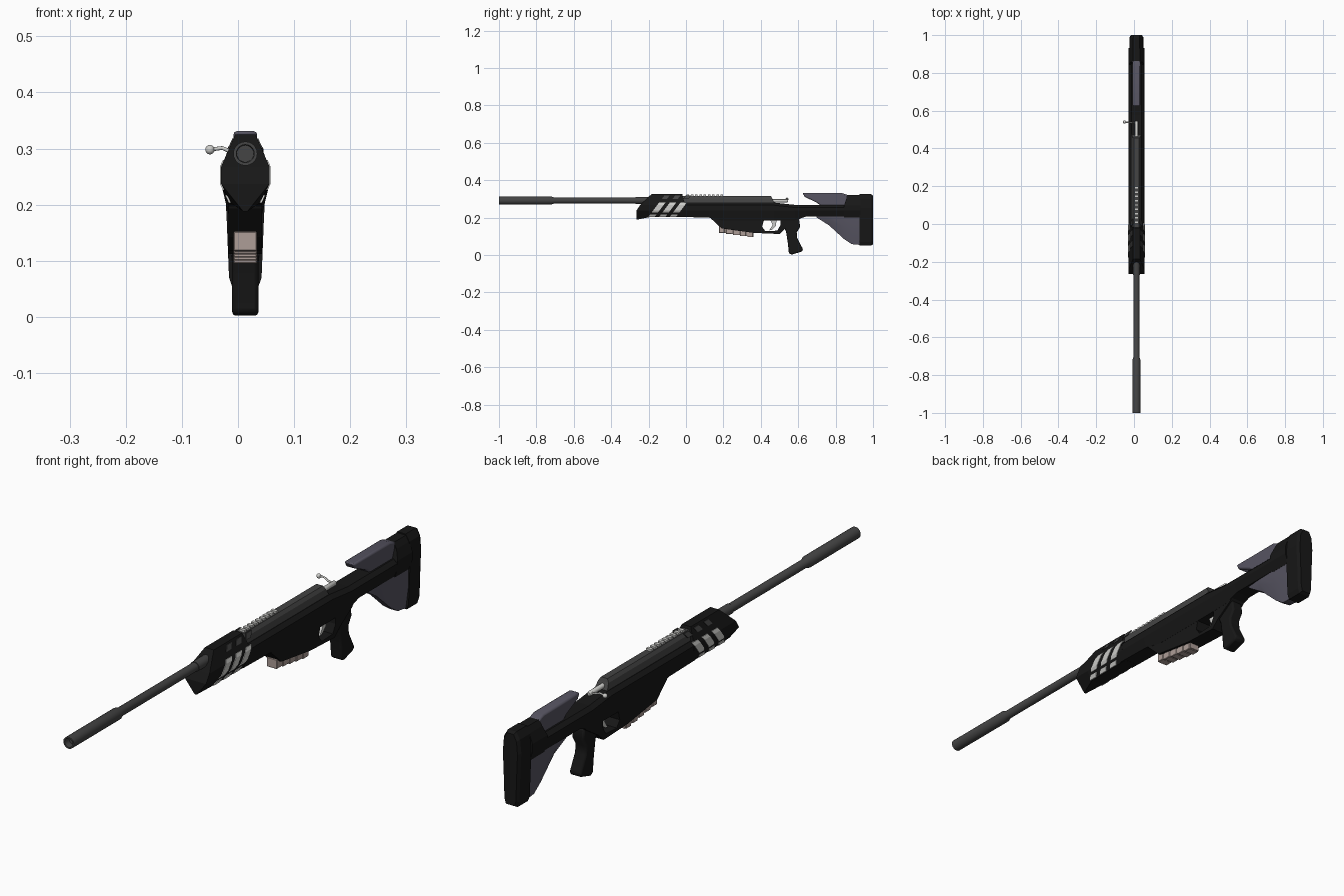
import bpy, bmesh, math
from mathutils import Vector

if "Cube" in bpy.data.objects:
    bpy.data.objects.remove(bpy.data.objects["Cube"])

CX = 0.013  # centre line of the rifle


def mat(name, c):
    m = bpy.data.materials.new(name)
    m.diffuse_color = (*c, 1)
    m.use_nodes = True
    m.node_tree.nodes["Principled BSDF"].inputs["Base Color"].default_value = m.diffuse_color
    return m


BLACK = mat("matte black", (0.0085, 0.0085, 0.0085))
GREY = mat("gunmetal", (0.058, 0.058, 0.058))
LILAC = mat("slate lilac", (0.095, 0.09, 0.122))
SILVER = mat("silver", (0.6, 0.6, 0.58))
TAN = mat("dusty tan", (0.42, 0.34, 0.31))


def finish(name, bm, m, bevel=0.0, segs=1, smooth=False):
    bmesh.ops.recalc_face_normals(bm, faces=bm.faces[:])
    me = bpy.data.meshes.new(name)
    bm.to_mesh(me)
    bm.free()
    me.materials.append(m)
    ob = bpy.data.objects.new(name, me)
    bpy.context.collection.objects.link(ob)
    if bevel:
        b = ob.modifiers.new("bevel", 'BEVEL')
        b.width, b.segments, b.limit_method = bevel, segs, 'ANGLE'
        b.angle_limit = math.radians(40)
    if smooth:
        bpy.ops.object.select_all(action='DESELECT')
        ob.select_set(True)
        bpy.context.view_layer.objects.active = ob
        bpy.ops.object.shade_smooth_by_angle(angle=math.radians(40))
    return ob


def loft(name, rings, m, **kw):
    """Skin symmetric rings; each ring lists (half width, y, z) from top to bottom."""
    bm = bmesh.new()
    R = [[bm.verts.new((CX + w, y, z)) for w, y, z in r] for r in rings]
    L = [[bm.verts.new((CX - w, y, z)) for w, y, z in r] for r in rings]
    n = len(rings[0])
    for a in range(len(rings) - 1):
        for S in (R, L):
            for i in range(n - 1):
                bm.faces.new((S[a][i], S[a][i + 1], S[a + 1][i + 1], S[a + 1][i]))
        for i in (0, n - 1):
            bm.faces.new((R[a][i], R[a + 1][i], L[a + 1][i], L[a][i]))
    for a in (0, -1):
        for i in range(n - 1):
            bm.faces.new((R[a][i], R[a][i + 1], L[a][i + 1], L[a][i]))
    return finish(name, bm, m, **kw)


def section(y, pts):
    return [(w, y, z) for w, z in pts]


def profile(name, pts, half, m, **kw):
    """Extrude a (y, z) side outline across the width."""
    bm = bmesh.new()
    f = bm.faces.new([bm.verts.new((CX - half, y, z)) for y, z in pts])
    r = bmesh.ops.extrude_face_region(bm, geom=[f])
    bmesh.ops.translate(bm, vec=(2 * half, 0, 0),
                        verts=[v for v in r["geom"] if isinstance(v, bmesh.types.BMVert)])
    return finish(name, bm, m, **kw)


def box(name, y0, y1, z0, z1, half, m, **kw):
    return profile(name, [(y0, z0), (y1, z0), (y1, z1), (y0, z1)], half, m, **kw)


def lathe(name, pts, z, m, n=20):
    """Turn (y, radius) points around the bore axis."""
    bm = bmesh.new()
    rings = [[bm.verts.new((CX + r * math.cos(2 * math.pi * k / n), y,
                            z + r * math.sin(2 * math.pi * k / n))) for k in range(n)]
             for y, r in pts]
    for a, b in zip(rings, rings[1:]):
        for k in range(n):
            bm.faces.new((a[k], a[(k + 1) % n], b[(k + 1) % n], b[k]))
    bm.faces.new(rings[0])
    bm.faces.new(rings[-1])
    return finish(name, bm, m, smooth=True)


# Barrel with thick muzzle sleeve and shallow bore
lathe("barrel", [(-0.975, 0.015), (-1.0, 0.016), (-1.0, 0.0215), (-0.72, 0.0215),
                 (-0.705, 0.016), (-0.27, 0.016), (-0.27, 0.0185), (-0.1, 0.0185)], 0.291, GREY)

# Handguard with raked nose
HG = [(0.018, 0.325), (0.043, 0.268), (0.043, 0.237), (0.027, 0.202)]
loft("handguard", [
    [(0.018, -0.185, 0.325), (0.043, -0.245, 0.268), (0.043, -0.265, 0.237), (0.004, -0.265, 0.188)],
    [(0.018, -0.18, 0.325), (0.043, -0.2, 0.268), (0.043, -0.2, 0.237), (0.025, -0.195, 0.202)],
    [(0.018, -0.02, 0.325), (0.043, -0.005, 0.268), (0.043, 0.0, 0.237), (0.027, 0.0, 0.202)]], BLACK)


def hg_width(z):
    for (w1, z1), (w0, z0) in zip(HG, HG[1:]):
        if z >= z0:
            return w0 + (w1 - w0) * (z - z0) / (z1 - z0)
    return HG[-1][0]


def stripes(name, levels, width, m):
    """Slanted plates lying on the handguard sides."""
    bm = bmesh.new()
    for side in (1, -1):
        for y0 in (-0.185, -0.128, -0.071):
            rows = []
            for z in levels:
                y = y0 + (z - 0.225) * 0.75
                rows.append([bm.verts.new((CX + side * (hg_width(z) + o), yy, z))
                             for o, yy in ((-0.002, y), (-0.002, y + width),
                                           (0.002, y + width), (0.002, y))])
            for a, b in zip(rows, rows[1:]):
                for k in range(4):
                    bm.faces.new((a[k], a[(k + 1) % 4], b[(k + 1) % 4], b[k]))
            bm.faces.new(rows[0])
            bm.faces.new(rows[-1])
    finish(name, bm, m)


stripes("side_stripes", (0.226, 0.237, 0.268, 0.28), 0.034, SILVER)
stripes("lower_stripes", (0.203, 0.217), 0.034, SILVER)
stripes("upper_stripes", (0.3, 0.318), 0.028, GREY)

# Main body running back into the stock bar
def body(top, bottom):
    return [(0.027, top), (0.041, top - 0.014), (0.043, 0.237), (0.03, bottom)]


loft("main_body", [section(y, body(t, b)) for y, t, b in (
    (-0.03, 0.28, 0.203), (0.12, 0.28, 0.2), (0.2, 0.28, 0.183), (0.47, 0.28, 0.183),
    (0.58, 0.268, 0.185), (0.64, 0.268, 0.205), (0.88, 0.268, 0.205))], BLACK)

# Lower housing with trigger opening
profile("lower_housing", [
    (0.12, 0.23), (0.135, 0.193), (0.19, 0.142), (0.36, 0.118), (0.5, 0.112), (0.53, 0.14),
    (0.6, 0.185), (0.63, 0.215), (0.505, 0.215), (0.505, 0.16), (0.488, 0.13), (0.425, 0.127),
    (0.407, 0.15), (0.415, 0.18), (0.425, 0.215)], 0.0295, BLACK)

# Trigger
profile("trigger", [(0.45, 0.19), (0.485, 0.19), (0.48, 0.155), (0.46, 0.135),
                    (0.445, 0.132), (0.463, 0.16)], 0.007, SILVER)

# Pistol grip
profile("grip", [(0.505, 0.19), (0.535, 0.125), (0.545, 0.06), (0.55, 0.008), (0.565, 0.002),
                 (0.62, 0.018), (0.626, 0.03), (0.595, 0.09), (0.592, 0.12), (0.61, 0.15),
                 (0.605, 0.19)], 0.0235, BLACK, bevel=0.007, segs=2, smooth=True)

# Magazine: stepped ribs dropping toward the rear
for i in range(5):
    y, d = 0.176 + i * 0.038, i * 0.0055
    box("magazine_rib", y, y + 0.03, 0.117 - d, 0.152 - d, 0.021, TAN, bevel=0.002)
profile("magazine_core", [(0.185, 0.12), (0.362, 0.097), (0.362, 0.14), (0.185, 0.16)], 0.0185, TAN)

# Upper receiver
loft("receiver", [
    [(0.013, -0.03, 0.315), (0.021, -0.03, 0.303), (0.027, -0.03, 0.27)],
    [(0.013, 0.455, 0.315), (0.021, 0.46, 0.303), (0.027, 0.478, 0.27)]], GREY)

# Sight rail teeth
for i in range(9):
    y = 0.003 + i * 0.0228
    box("rail_tooth", y, y + 0.013, 0.31, 0.323, 0.0105, SILVER)

# Bolt with bent handle and knob
lathe("bolt", [(0.45, 0.009), (0.54, 0.009), (0.545, 0.006)], 0.289, SILVER, 12)
cu = bpy.data.curves.new("bolt_handle", 'CURVE')
cu.dimensions, cu.bevel_depth, cu.bevel_resolution, cu.use_fill_caps = '3D', 0.0035, 2, True
sp = cu.splines.new('POLY')
path = [(CX, 0.535, 0.29), (-0.01, 0.535, 0.293), (-0.028, 0.538, 0.301), (-0.05, 0.54, 0.298)]
sp.points.add(len(path) - 1)
for p, co in zip(sp.points, path):
    p.co = (*co, 1)
cu.materials.append(SILVER)
bpy.context.collection.objects.link(bpy.data.objects.new("bolt_handle", cu))
bm = bmesh.new()
bmesh.ops.create_uvsphere(bm, u_segments=14, v_segments=8, radius=0.0085)
bmesh.ops.translate(bm, verts=bm.verts[:], vec=Vector((-0.05, 0.54, 0.298)))
finish("bolt_knob", bm, SILVER, smooth=True)

# Cheek rest
profile("cheek_rest", [(0.623, 0.331), (0.635, 0.31), (0.7, 0.28), (0.72, 0.262), (0.87, 0.262),
                       (0.87, 0.318), (0.835, 0.331)], 0.021, LILAC,
        bevel=0.006, segs=2, smooth=True)

# Stock: rear block, lower web and butt pad
REAR = [(0.018, 0.321), (0.03, 0.3), (0.043, 0.265), (0.043, 0.237), (0.03, 0.2)]
loft("stock_block", [
    [(w, 0.845 + (0.012 if z > 0.29 else 0), z) for w, z in REAR], section(0.932, REAR)], BLACK)
loft("stock_web", [
    [(0.024, 0.69, 0.215), (0.022, 0.7, 0.2), (0.014, 0.71, 0.193)],
    [(0.028, 0.76, 0.215), (0.025, 0.765, 0.185), (0.014, 0.765, 0.158)],
    [(0.03, 0.84, 0.215), (0.027, 0.845, 0.15), (0.015, 0.845, 0.085)],
    [(0.03, 0.885, 0.215), (0.028, 0.885, 0.13), (0.016, 0.885, 0.058)],
    [(0.03, 0.94, 0.215), (0.028, 0.94, 0.13), (0.018, 0.94, 0.053)]], LILAC, smooth=True)
PAD = [(0.017, 0.325), (0.032, 0.3), (0.037, 0.25), (0.033, 0.17), (0.029, 0.07), (0.022, 0.05)]
loft("butt_pad", [section(0.928, PAD), section(0.988, PAD),
                  [(w * 0.8, 1.0, 0.19 + (z - 0.19) * 0.95) for w, z in PAD]], BLACK)
